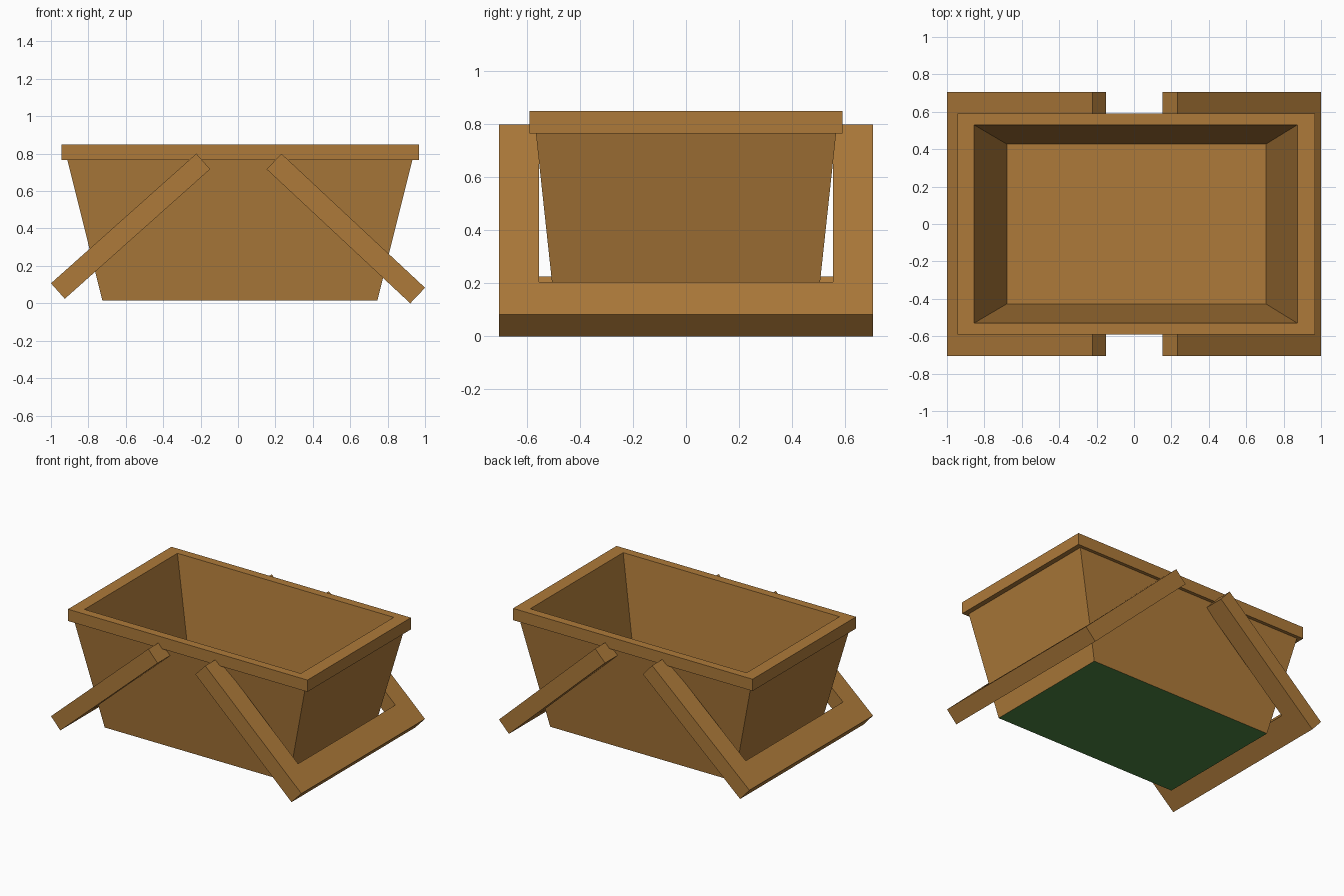
import bpy, bmesh
from mathutils import Vector

if "Cube" in bpy.data.objects:
    bpy.data.objects.remove(bpy.data.objects["Cube"])


def material(name, rgb):
    m = bpy.data.materials.new(name)
    m.diffuse_color = (*rgb, 1.0)
    m.use_nodes = True
    m.node_tree.nodes["Principled BSDF"].inputs["Base Color"].default_value = m.diffuse_color
    return m


WOOD = material("warm_brown", (0.42, 0.195, 0.042))
GREEN = material("leaf_green", (0.075, 0.235, 0.055))


def finish(name, bm, mats):
    me = bpy.data.meshes.new(name)
    bm.to_mesh(me)
    bm.free()
    for m in mats:
        me.materials.append(m)
    ob = bpy.data.objects.new(name, me)
    bpy.context.collection.objects.link(ob)
    return ob


def ring(bm, x0, x1, y, z):
    return [bm.verts.new(p) for p in ((x0, -y, z), (x1, -y, z), (x1, y, z), (x0, y, z))]


def bridge(bm, a, b):
    for i in range(4):
        j = (i + 1) % 4
        bm.faces.new((a[i], a[j], b[j], b[i]))


# Tapered tub: outer wall with green underside, inner wall with floor
bm = bmesh.new()
bottom = ring(bm, -0.725, 0.745, 0.485, 0.015)
top = ring(bm, -0.912, 0.932, 0.566, 0.765)
bridge(bm, bottom, top)
bm.faces.new(bottom[::-1]).material_index = 1
floor = ring(bm, -0.68, 0.705, 0.427, 0.08)
mouth = ring(bm, -0.855, 0.873, 0.53, 0.85)
bridge(bm, mouth, floor)
bm.faces.new(floor)
finish("basket_body", bm, [WOOD, GREEN])

# Rim collar wrapping from the body's top edge to the mouth
bm = bmesh.new()
rings = [ring(bm, -0.912, 0.932, 0.566, 0.765),
         ring(bm, -0.945, 0.968, 0.59, 0.765),
         ring(bm, -0.945, 0.968, 0.59, 0.85),
         ring(bm, -0.855, 0.873, 0.53, 0.85)]
for a, b in zip(rings, rings[1:]):
    bridge(bm, a, b)
finish("rim", bm, [WOOD])


# Folded-down U handles: a flat U profile, extruded across its thickness
def handle(name, low_outer, top_outer, low_inner):
    lo, to, li = (Vector((p[0], 0, p[1])) for p in (low_outer, top_outer, low_inner))
    along, thick = to - lo, li - lo
    length, bar = along.length, 0.18
    along.normalize()
    u_shape = ((-0.705, 0), (0.705, 0), (0.705, length), (0.555, length),
               (0.555, bar), (-0.555, bar), (-0.555, length), (-0.705, length))
    bm = bmesh.new()
    face = bm.faces.new([bm.verts.new(lo + along * t + Vector((0, y, 0))) for y, t in u_shape])
    res = bmesh.ops.extrude_face_region(bm, geom=[face], use_keep_orig=True)
    bmesh.ops.translate(bm, vec=thick, verts=[g for g in res["geom"] if isinstance(g, bmesh.types.BMVert)])
    bmesh.ops.recalc_face_normals(bm, faces=bm.faces)
    finish(name, bm, [WOOD])


handle("left_handle", (-1.0, 0.107), (-0.223, 0.80), (-0.926, 0.024))
handle("right_handle", (1.0, 0.083), (0.232, 0.80), (0.921, 0.0))
